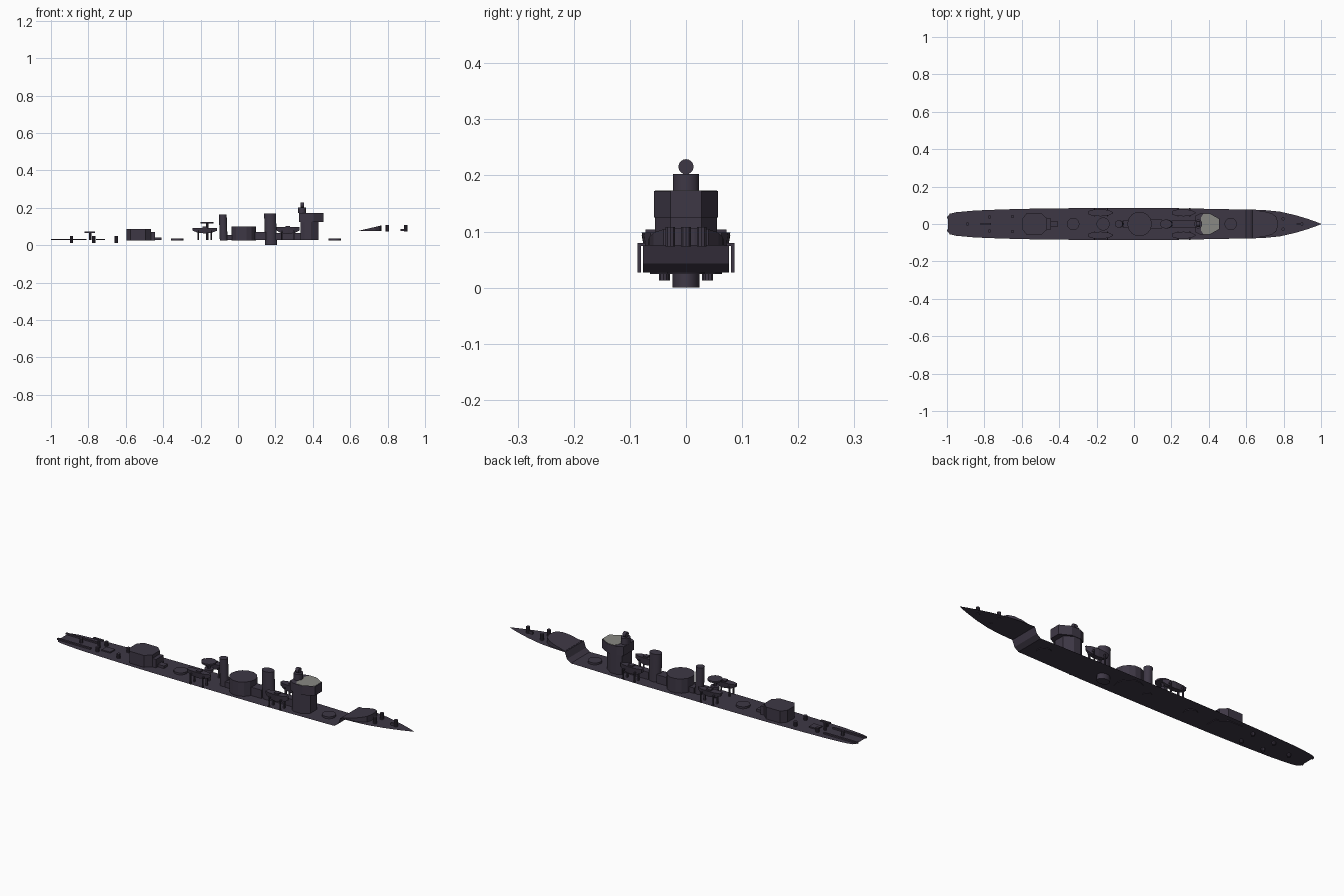
import bpy, bmesh, math
from mathutils import Matrix

if "Cube" in bpy.data.objects:
    bpy.data.objects.remove(bpy.data.objects["Cube"])


def mat(name, rgb):
    m = bpy.data.materials.new(name)
    m.diffuse_color = (*rgb, 1)
    m.use_nodes = True
    m.node_tree.nodes["Principled BSDF"].inputs["Base Color"].default_value = m.diffuse_color
    return m


DARK = mat("dark_slate", (0.048, 0.039, 0.060))
GREY = mat("light_grey", (0.25, 0.25, 0.23))
DECK, FORE = 0.027, 0.075


def finish(name, bm, m=DARK, smooth=False, solid=True):
    if solid:
        bmesh.ops.recalc_face_normals(bm, faces=bm.faces)
    me = bpy.data.meshes.new(name)
    bm.to_mesh(me)
    bm.free()
    me.materials.append(m)
    ob = bpy.data.objects.new(name, me)
    bpy.context.collection.objects.link(ob)
    if smooth:
        bpy.ops.object.select_all(action='DESELECT')
        ob.select_set(True)
        bpy.context.view_layer.objects.active = ob
        bpy.ops.object.shade_smooth_by_angle(angle=math.radians(35))
    return ob


def prism(name, half, z0, z1, m=DARK):
    """Extrude a plan outline given as its +y half, mirrored across y = 0."""
    pts = half + [(x, -y) for x, y in reversed(half)]
    bm = bmesh.new()
    lo = [bm.verts.new((x, y, z0)) for x, y in pts]
    hi = [bm.verts.new((x, y, z1)) for x, y in pts]
    n = len(pts)
    bm.faces.new(lo)
    bm.faces.new(hi)
    for i in range(n):
        bm.faces.new((lo[i], lo[(i + 1) % n], hi[(i + 1) % n], hi[i]))
    return finish(name, bm, m)


def box(name, x0, x1, y0, y1, z0, z1):
    bm = bmesh.new()
    bmesh.ops.create_cube(bm, size=1, matrix=Matrix.Translation(
        ((x0 + x1) / 2, (y0 + y1) / 2, (z0 + z1) / 2)) @ Matrix.Diagonal((x1 - x0, y1 - y0, z1 - z0, 1)))
    return finish(name, bm)


def tube(name, x, y, rx, ry, z0, z1, sides=16, rake=0.0, smooth=True):
    bm = bmesh.new()
    lean = Matrix.Identity(4)
    lean[0][2] = -rake
    bmesh.ops.create_cone(bm, cap_ends=True, segments=sides, radius1=1, radius2=1, depth=1,
                          matrix=Matrix.Translation((x, y, (z0 + z1) / 2)) @ lean
                          @ Matrix.Diagonal((rx, ry, z1 - z0, 1))
                          @ Matrix.Rotation(math.pi / sides, 4, 'Z'))
    return finish(name, bm, smooth=smooth)


# Deck: one thin sheet, low main deck stepping up to the forecastle (x, z, half width)
stations = [(-0.995, DECK, .040), (-0.985, DECK, .055), (-0.95, DECK, .063), (-0.85, DECK, .072),
            (-0.7, DECK, .078), (-0.5, DECK, .083), (-0.25, DECK, .085), (0.2, DECK, .085),
            (0.4, DECK, .081), (0.6, DECK, .077), (0.622, .043, .077), (0.634, FORE, .077),
            (0.7, FORE, .074), (0.78, FORE, .066), (0.86, FORE, .048), (0.93, FORE, .027),
            (0.97, FORE, .013), (1.0, FORE, .001)]
bm = bmesh.new()
rows = [(bm.verts.new((x, -w, z)), bm.verts.new((x, w, z))) for x, z, w in stations]
for a, b in zip(rows, rows[1:]):
    bm.faces.new((a[0], b[0], b[1], a[1]))
finish("deck", bm, solid=False)

# Breakwater: wedge rising toward the bow
wedge = prism("breakwater", [(0.64, .068), (0.70, .066), (0.735, .058), (0.76, .04), (0.768, .015)], FORE, 0.106)
for v in wedge.data.vertices:
    if v.co.z > 0.1:
        v.co.z = FORE + 0.001 + 0.03 * (v.co.x - 0.64) / 0.128

# Gun mount discs
for x in (-0.325, 0.517):
    tube("mount_disc", x, 0, .033, .033, DECK - .003, 0.037, 20)

# Bridge tower, wide upper level, grey bridge floor, director
prism("bridge_base", [(0.335, .042), (0.355, .055), (0.39, .055), (0.43, .028)], DECK, 0.126)
prism("bridge_top", [(0.325, .042), (0.355, .057), (0.405, .057), (0.457, .028)], 0.125, 0.172)
prism("bridge_floor", [(0.358, .035), (0.372, .055), (0.404, .055), (0.455, .027)], 0.172, 0.1735, GREY)
tube("director_base", 0.343, 0, .022, .024, 0.172, 0.203, 12)
bm = bmesh.new()
bmesh.ops.create_cone(bm, cap_ends=True, segments=16, radius1=.0135, radius2=.0135, depth=.018,
                      matrix=Matrix.Translation((0.343, 0, 0.2155)) @ Matrix.Rotation(math.pi / 2, 4, 'Y'))
finish("director", bm, smooth=True)

# Funnels, midship drum and houses between them
tube("fore_funnel", 0.174, 0, .032, .024, 0.0, 0.17, 20, 0.035)
tube("aft_funnel", -0.079, 0, .021, .02, DECK - .003, 0.165, 20, 0.035)
tube("midship_drum", 0.03, 0, .066, .066, DECK - .003, 0.1, 14, 0, False)
box("funnel_house", 0.085, 0.15, -.025, .025, DECK, 0.07)
box("bridge_house", 0.20, 0.34, -.018, .018, DECK, 0.065)
box("aft_funnel_house", -0.06, -0.03, -.02, .02, DECK, 0.055)

# Aft deckhouse
prism("aft_deckhouse", [(-0.597, .028), (-0.575, .057), (-0.495, .057), (-0.465, .03)], DECK - .003, 0.088)
prism("aft_deckhouse_step", [(-0.47, .03), (-0.445, .03)], DECK - .003, 0.07)
box("aft_locker", -0.445, -0.41, -.015, .015, DECK, 0.04)

# Searchlight platform
tube("platform_post", -0.165, 0, .008, .008, DECK, 0.12, 8)
tube("searchlight_platform", -0.165, 0, .035, .035, 0.117, 0.125, 16)
tube("platform_ring", -0.165, 0, .022, .022, 0.075, 0.088, 12)


# Boats with cradles and davits, both sides
def boat(name, x0, x1, yc, zb, zt):
    bm = bmesh.new()
    rings = []
    for t, w, keel in ((0, .010, .5), (.2, .017, .15), (.5, .019, 0), (.8, .015, .15), (1, .003, .5)):
        x, zk = x0 + (x1 - x0) * t, zb + (zt - zb) * keel
        rings.append([bm.verts.new((x, yc + dy, z)) for dy, z in
                      ((-w, zt), (-w * .7, zk), (w * .7, zk), (w, zt))])
    for a, b in zip(rings, rings[1:]):
        for i in range(4):
            bm.faces.new((a[i], a[(i + 1) % 4], b[(i + 1) % 4], b[i]))
    bm.faces.new(rings[0])
    bm.faces.new(rings[-1])
    finish(name, bm)


for s in (-1, 1):
    for x0, x1, zb, zt in ((-0.242, -0.112, .063, .093), (0.205, 0.328, .06, .098)):
        boat("boat", x0, x1, s * .06, zb, zt)
        box("boat_thwart", (x0 + x1) / 2 - .012, (x0 + x1) / 2 + .012, s * .06 - .012, s * .06 + .012, zt - .002, zt + .006)
        for x in (x0 + .03, x1 - .03):
            box("boat_davit", x - .003, x + .003, s * .083 - .003, s * .083 + .003, DECK, 0.08)
            box("davit_arm", x - .003, x + .003, s * .062 - .022, s * .062 + .022, 0.074, 0.08)
            box("boat_cradle", x - .004, x + .004, s * .05 - .004, s * .05 + .004, DECK, zb + .012)

# Mooring posts
for x, y, z0, z1 in ((-0.89, 0, .013, .05), (-0.772, .037, .013, .05), (-0.65, .04, .013, .05),
                     (0.798, .028, FORE - .002, .108), (0.897, 0, FORE - .002, .108)):
    for s in ((-1, 1) if y else (1,)):
        tube("mooring_post", x, y * s, .009, .009, z0, z1, 10)
box("anchor_gear", 0.868, 0.892, -.004, .004, FORE, 0.088)

# Stern rails, thrower and hatch
for s in (-1, 1):
    box("stern_rail", -1.0, -0.81, s * .035 - .005, s * .035 + .005, DECK, 0.034)
tube("thrower_post", -0.79, 0, .007, .007, DECK, 0.068, 8)
box("thrower_arm", -0.82, -0.765, -.005, .005, 0.066, 0.073)
box("stern_hatch", -0.76, -0.712, -.02, .02, DECK, 0.033)
